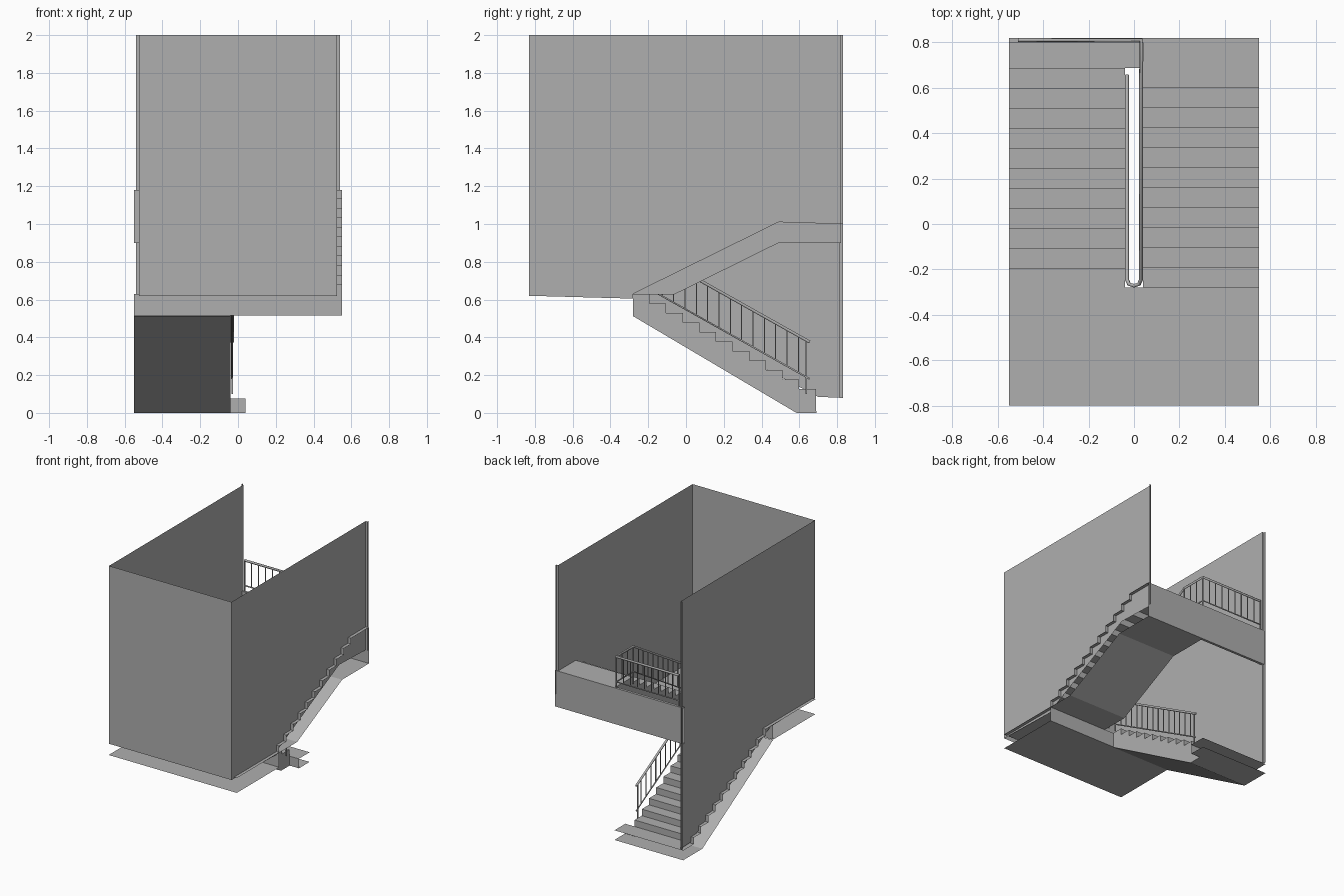
import bpy, bmesh
from mathutils import Vector

if "Cube" in bpy.data.objects:
    bpy.data.objects.remove(bpy.data.objects["Cube"])

W, G = 0.55, 0.04           # outer half width, half width of stair gap
RUN, RISE = 0.088, 0.0505   # step size

GREY = bpy.data.materials.new("mid_grey")
GREY.diffuse_color = (0.43, 0.43, 0.43, 1)
GREY.use_nodes = True
GREY.node_tree.nodes["Principled BSDF"].inputs["Base Color"].default_value = GREY.diffuse_color


def add(name, data):
    data.materials.append(GREY)
    ob = bpy.data.objects.new(name, data)
    bpy.context.collection.objects.link(ob)


def mesh_object(name, faces):
    bm = bmesh.new()
    for f in faces:
        bm.faces.new([bm.verts.new(p) for p in f])
    bmesh.ops.remove_doubles(bm, verts=bm.verts, dist=1e-5)
    me = bpy.data.meshes.new(name)
    bm.to_mesh(me)
    bm.free()
    add(name, me)


def sheet(profile, x0, x1):
    """Sweep a (y, z) profile across x as an open sheet."""
    return [[(x0, *a), (x1, *a), (x1, *b), (x0, *b)]
            for a, b in zip(profile, profile[1:])]


def side(profile, x):
    return [[(x, y, z) for y, z in profile]]


def steps(y, z, dy, n):
    pts = [(y, z)]
    for i in range(n):
        pts.append((y, z + RISE))
        y, z = y + dy, z + RISE
        if i < n - 1:
            pts.append((y, z))
    return pts


# Lower flight: rises toward the front on the left side
low = steps(0.687, 0.075, -RUN, 11) + [(-0.28, 0.63)]
low_soffit = [(-0.28, 0.512), (0.585, 0.0), (0.69, 0.0)]
mesh_object("lower_flight", sheet(low, -W, -G) + sheet(low_soffit, -W, -G)
            + side(low + low_soffit, -G))

# Bottom floor slab
mesh_object("bottom_floor", sheet([(0.687, 0.075), (0.82, 0.075)], -W, G)
            + sheet([(0.69, 0.0), (0.82, 0.0)], -W, G)
            + sheet([(0.69, 0.0), (0.69, 0.075)], -G, G))

# Half landing, with a full-width edge and sides open to the walls
mesh_object("half_landing", sheet([(-0.80, 0.63), (-0.28, 0.63), (-0.28, 0.515),
                                   (-0.80, 0.515)], -W, W))

# Upper flight and top landing on the right side
up = steps(-0.28, 0.63, RUN, 11)
up[-1] = (up[-1][0], 1.18)
up += [(0.82, 1.18)]
up_soffit = [(0.82, 0.90), (0.49, 0.90), (-0.06, 0.628), (-0.28, 0.628)]
mesh_object("upper_flight", sheet(up, G, W) + sheet(up_soffit, G, W)
            + side(up + up_soffit, G))

# Edge beam across the back
mesh_object("edge_beam", sheet([(0.80, 0.90), (0.80, 1.18), (0.82, 1.18),
                                (0.82, 0.90), (0.80, 0.90)], -W, G)
            + sheet([(0.82, 0.90), (0.82, 1.18)], G, W))

# Walls: thin sheets with a small return at the back edge
XW, YF, YB = 0.525, -0.83, 0.815
for name, s, low_edge in (("left_wall", -1, [(0.70, 0.085), (YB, 0.08)]),
                          ("right_wall", 1, [(-0.28, 0.63), (0.49, 1.01), (YB, 1.0)])):
    zb = low_edge[-1][1]
    x, xo = s * XW, s * 0.54
    outline = [(YF, 2), (YF, 0.62), (-0.28, 0.605)] + low_edge + [(YB, 2)]
    mesh_object(name, side(outline, x) + [
        [(x, YB, zb), (xo, YB, zb), (xo, YB, 2), (x, YB, 2)],
        [(xo, YB, zb), (xo, 0.83, zb), (xo, 0.83, 2), (xo, YB, 2)]])
mesh_object("front_wall", sheet([(YF, 0.62), (YF, 2)], -XW, XW))

# Railing path: up, round the turn, up, then along the edge beam
R = 0.031
path = [(-R, 0.655, 0.375), (-R, -0.245, 0.88), (-0.022, -0.265, 0.89),
        (0, -0.272, 0.893), (0.022, -0.265, 0.896), (R, -0.245, 0.91),
        (R, 0.60, 1.42), (R, 0.81, 1.42), (-0.51, 0.81, 1.42)]
path = [Vector(p) for p in path]
DROP = Vector((0, 0, 0.195))


def rail(name, pts, radius):
    cu = bpy.data.curves.new(name, 'CURVE')
    cu.dimensions = '3D'
    cu.bevel_depth = radius
    cu.bevel_resolution = 1
    cu.use_fill_caps = True
    sp = cu.splines.new('POLY')
    sp.points.add(len(pts) - 1)
    for q, p in zip(sp.points, pts):
        q.co = (*p, 1)
    add(name, cu)


rail("handrail", path, 0.009)
rail("bottom_rail", [p - DROP for p in path], 0.005)


def bar(p, z0, h):
    """Square upright from z0 to the handrail."""
    c = [(p.x - h, p.y - h), (p.x + h, p.y - h), (p.x + h, p.y + h), (p.x - h, p.y + h)]
    return [[(*a, z0), (*b, z0), (*b, p.z), (*a, p.z)]
            for a, b in zip(c, c[1:] + c[:1])]


# Balusters spaced evenly on the straight runs
bars = []
for a, b in zip(path, path[1:]):
    n = round((b - a).xy.length / 0.06)
    for i in range(1, n):
        p = a.lerp(b, i / n)
        bars += bar(p, p.z - DROP.z, 0.0027)
mesh_object("balusters", bars)

# Posts at the ends and corners of the railing
posts = []
for p, z0 in ((path[0].lerp(path[1], 0.02), 0.10), (path[1], 0.63), (path[5], 0.63),
              (path[6], 1.13), (path[7], 1.18), (path[8], 1.18)):
    posts += bar(p, z0, 0.004)
mesh_object("railing_posts", posts)
